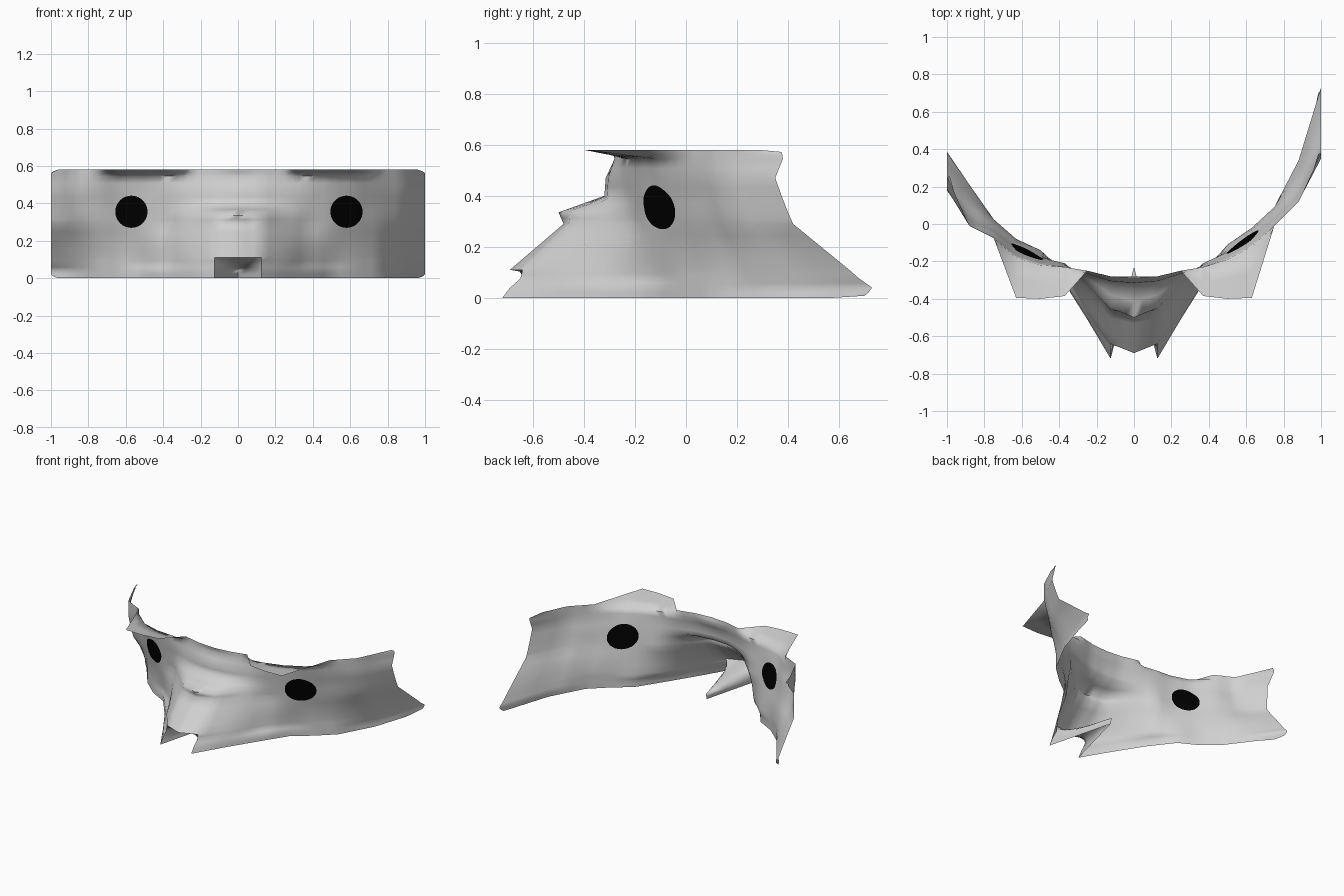
import bpy, math

if "Cube" in bpy.data.objects:
    bpy.data.objects.remove(bpy.data.objects["Cube"])

# Depth of the sheet: one row per height, one column per distance from the middle
XS = [0, .125, .25, .37, .5, .63, .75, .88, 1]
ZS = [0, .04, .075, .11, .2, .29, .335, .4, .47, .545, .58]
DEPTH = [
    [-.24, -.72, -.51, -.32, -.12, -.02, .09, .33, .70],
    [-.23, -.69, -.50, -.31, -.12, -.02, .09, .34, .73],
    [-.46, -.65, -.48, -.26, -.11, -.02, .09, .32, .68],
    [-.69, -.64, -.46, -.25, -.115, -.02, .09, .30, .64],
    [-.585, -.55, -.39, -.235, -.135, -.03, .07, .25, .53],
    [-.48, -.46, -.33, -.21, -.15, -.055, .04, .18, .42],
    [-.50, -.45, -.31, -.215, -.155, -.065, .03, .16, .40],
    [-.32, -.31, -.27, -.22, -.165, -.08, .02, .14, .375],
    [-.315, -.305, -.265, -.23, -.175, -.10, .0, .12, .35],
    [-.28, -.28, -.25, -.23, -.19, -.12, -.01, .12, .38],
    [-.29, -.28, -.25, -.385, -.40, -.395, -.01, .12, .375],
]
LEFT_SHIFT = [0, 0, 0, 0, .03, .06, .065, .13, .12]   # the left wing is less swept


def locate(values, v):
    i = 0
    while i < len(values) - 2 and v > values[i + 1]:
        i += 1
    return i, (v - values[i]) / (values[i + 1] - values[i])


def depth(x, z):
    i, u = locate(XS, abs(x))
    j, w = locate(ZS, z)
    def at(r, c):
        y = DEPTH[r][c]
        if x < 0 and not (r == len(ZS) - 1 and c in (4, 5)):
            y -= LEFT_SHIFT[c] + (.24 * (1 - ZS[r] / .58) if c == 8 else 0)
        return y
    low = at(j, i) * (1 - u) + at(j, i + 1) * u
    high = at(j + 1, i) * (1 - u) + at(j + 1, i + 1) * u
    return low * (1 - w) + high * w


def material(name, colour):
    m = bpy.data.materials.new(name)
    m.diffuse_color = (*colour, 1)
    m.use_nodes = True
    m.node_tree.nodes["Principled BSDF"].inputs["Base Color"].default_value = m.diffuse_color
    return m


def make(name, verts, faces, mat):
    mesh = bpy.data.meshes.new(name)
    mesh.from_pydata(verts, [], faces)
    mesh.materials.append(mat)
    ob = bpy.data.objects.new(name, mesh)
    bpy.context.collection.objects.link(ob)
    bpy.ops.object.select_all(action='DESELECT')
    ob.select_set(True)
    bpy.context.view_layer.objects.active = ob
    bpy.ops.object.shade_smooth_by_angle(angle=math.radians(75))
    return ob


def refine(values, n):
    out = [a + (b - a) * k / n for a, b in zip(values, values[1:]) for k in range(n)]
    return out + [values[-1]]


grey = material("light grey", (.63, .63, .63))
black = material("black", (0, 0, 0))

# Mask sheet: brow flaps, snout with mouth notch and wings in one surface
xs = refine([-v for v in XS[:0:-1]] + XS, 3)
zs = refine(ZS, 2)
verts = []
for z in zs:
    for x in xs:
        px, pz = x, z
        if abs(x) > .999 and z in (zs[0], zs[-1]):     # clipped corners
            px, pz = x * .985, z + (.008 if z == 0 else -.008)
        verts.append((px, depth(x, z), pz))
n = len(xs)
faces = [(r * n + c, r * n + c + 1, (r + 1) * n + c + 1, (r + 1) * n + c)
         for r in range(len(zs) - 1) for c in range(n - 1)]
make("mask_sheet", verts, faces, grey)


# Eyes: thin round plates that follow the sheet, one on each side of it
def eye(name, cx, cz, radius, offset, rings=6, sides=40):
    pts = [(cx, cz)]
    for k in range(1, rings + 1):
        for s in range(sides):
            a = 2 * math.pi * s / sides
            pts.append((cx + radius * k / rings * math.cos(a),
                        cz + radius * k / rings * math.sin(a)))
    verts = [(x, depth(x, z) + offset, z) for x, z in pts]
    faces = [(0, 1 + s, 1 + (s + 1) % sides) for s in range(sides)]
    for k in range(rings - 1):
        a, b = 1 + k * sides, 1 + (k + 1) * sides
        for s in range(sides):
            t = (s + 1) % sides
            faces.append((a + s, b + s, b + t, a + t))
    if offset > 0:
        faces = [f[::-1] for f in faces]
    make(name, verts, faces, black)


for side, cx in (("left", -.57), ("right", .58)):
    for face, offset in (("front", -.004), ("back", .004)):
        eye(f"{side}_eye_{face}", cx, .355, .086, offset)
